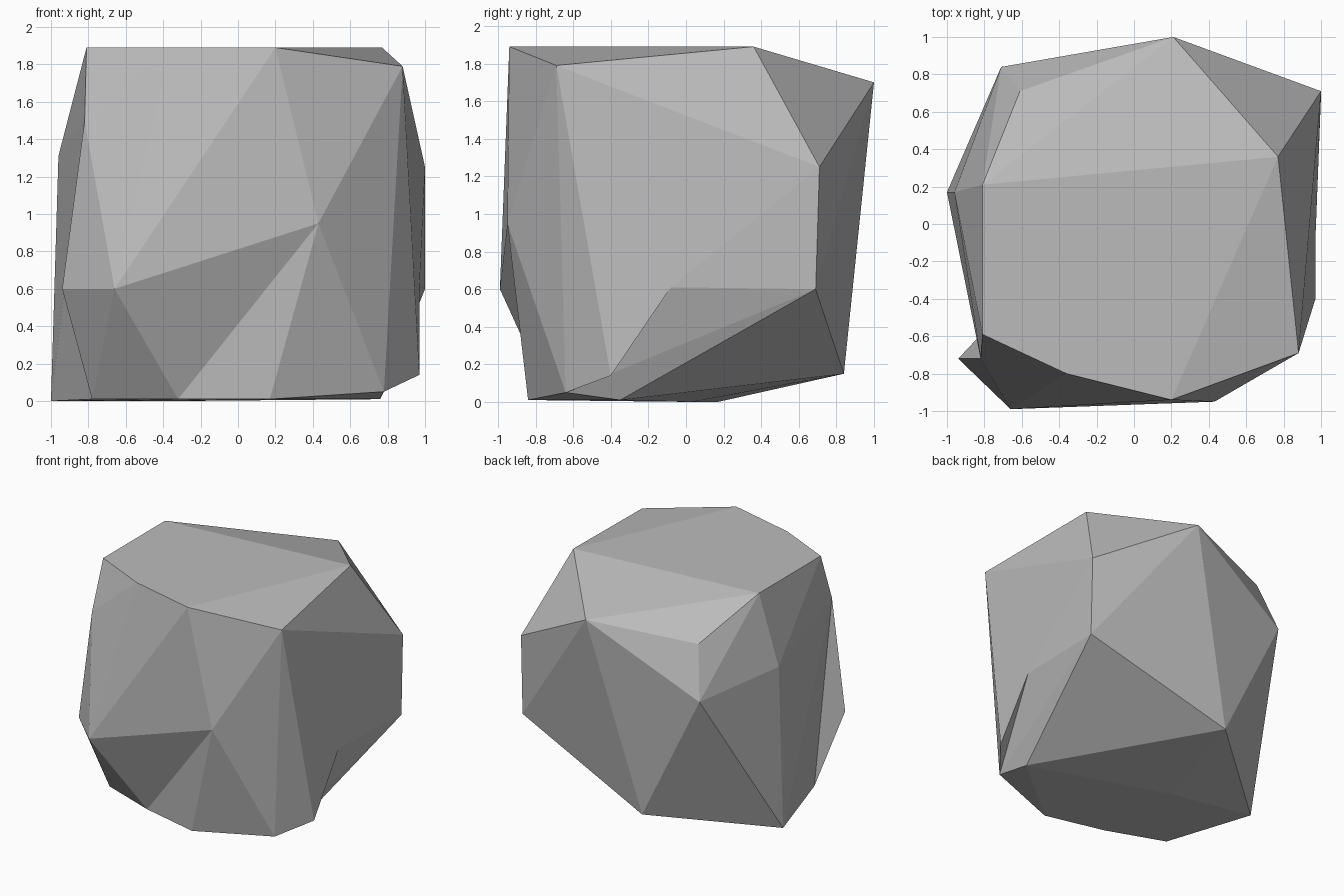
import bpy, bmesh

if "Cube" in bpy.data.objects:
    bpy.data.objects.remove(bpy.data.objects["Cube"])

# Corner points of the boulder, grouped by ring
CORNERS = {
    # flat crown and its sloping rim
    "top_l": (-.81, .21, 1.89), "top_lf": (-.81, -.59, 1.89), "top_f1": (-.36, -.80, 1.89),
    "top_f2": (.20, -.94, 1.89), "top_r": (.77, .36, 1.89), "rim_rf": (.88, -.69, 1.79),
    "rim_b": (.21, 1.0, 1.70), "rim_bl": (-.61, .71, 1.61), "rim_lf": (-.82, -.72, 1.50),
    # waist
    "left": (-.96, .17, 1.31), "back_l": (-.71, .84, 1.21), "back_r": (1.0, .71, 1.25),
    "back_r_low": (1.0, .69, .60), "notch": (.97, -.08, .61), "front_r": (.43, -.95, .95),
    "front_l": (-.66, -.99, .60),
    # underside
    "base_b": (-.19, .84, .15), "base_l": (-1.0, .17, 0), "base_mid": (-.34, .03, 0),
    "base_lf": (-.78, -.55, .01), "base_f1": (-.32, -.72, .01), "base_f2": (.17, -.84, .01),
    "base_rf": (.78, -.64, .05), "base_r": (.76, -.35, .01),
}

bm = bmesh.new()
v = {name: bm.verts.new(co) for name, co in CORNERS.items()}

# Main convex mass
bmesh.ops.convex_hull(bm, input=bm.verts[:])


def clear_patch(names):
    """Remove the faces lying wholly between the named corners; return the open border."""
    ring = {v[n] for n in names}
    faces = [f for f in bm.faces if all(x in ring for x in f.verts)]
    count = {}
    for f in faces:
        for e in f.edges:
            key = frozenset(e.verts)
            count[key] = count.get(key, 0) + 1
    bmesh.ops.delete(bm, geom=faces, context='FACES_ONLY')
    return [tuple(k) for k, c in count.items() if c == 1]


def raise_spur(co, names):
    """Pull a patch out to a new sharp corner."""
    border = clear_patch(names)
    tip = bm.verts.new(co)
    for a, b in border:
        bm.faces.new((a, b, tip))


# Spur at the left front and the lip under the right side
raise_spur((-.94, -.72, .60), ("rim_lf", "front_l", "base_lf"))
raise_spur((.97, -.40, .14), ("rim_rf", "notch", "base_r", "base_rf"))

# Crease in the lower front: fold the patch inwards along the other diagonal
if len(clear_patch(("front_l", "front_r", "base_f1", "base_f2"))) == 4:
    bm.faces.new((v["front_l"], v["base_f1"], v["front_r"]))
    bm.faces.new((v["front_r"], v["base_f1"], v["base_f2"]))

# Tidy up
bmesh.ops.delete(bm, geom=[e for e in bm.edges if not e.link_faces], context='EDGES')
bmesh.ops.delete(bm, geom=[x for x in bm.verts if not x.link_faces], context='VERTS')
bmesh.ops.recalc_face_normals(bm, faces=bm.faces[:])

mesh = bpy.data.meshes.new("boulder")
bm.to_mesh(mesh)
bm.free()
stone = bpy.data.materials.new("stone grey")
stone.diffuse_color = (.5, .5, .5, 1)
stone.use_nodes = True
stone.node_tree.nodes["Principled BSDF"].inputs["Base Color"].default_value = stone.diffuse_color
mesh.materials.append(stone)
boulder = bpy.data.objects.new("boulder", mesh)
bpy.context.collection.objects.link(boulder)
